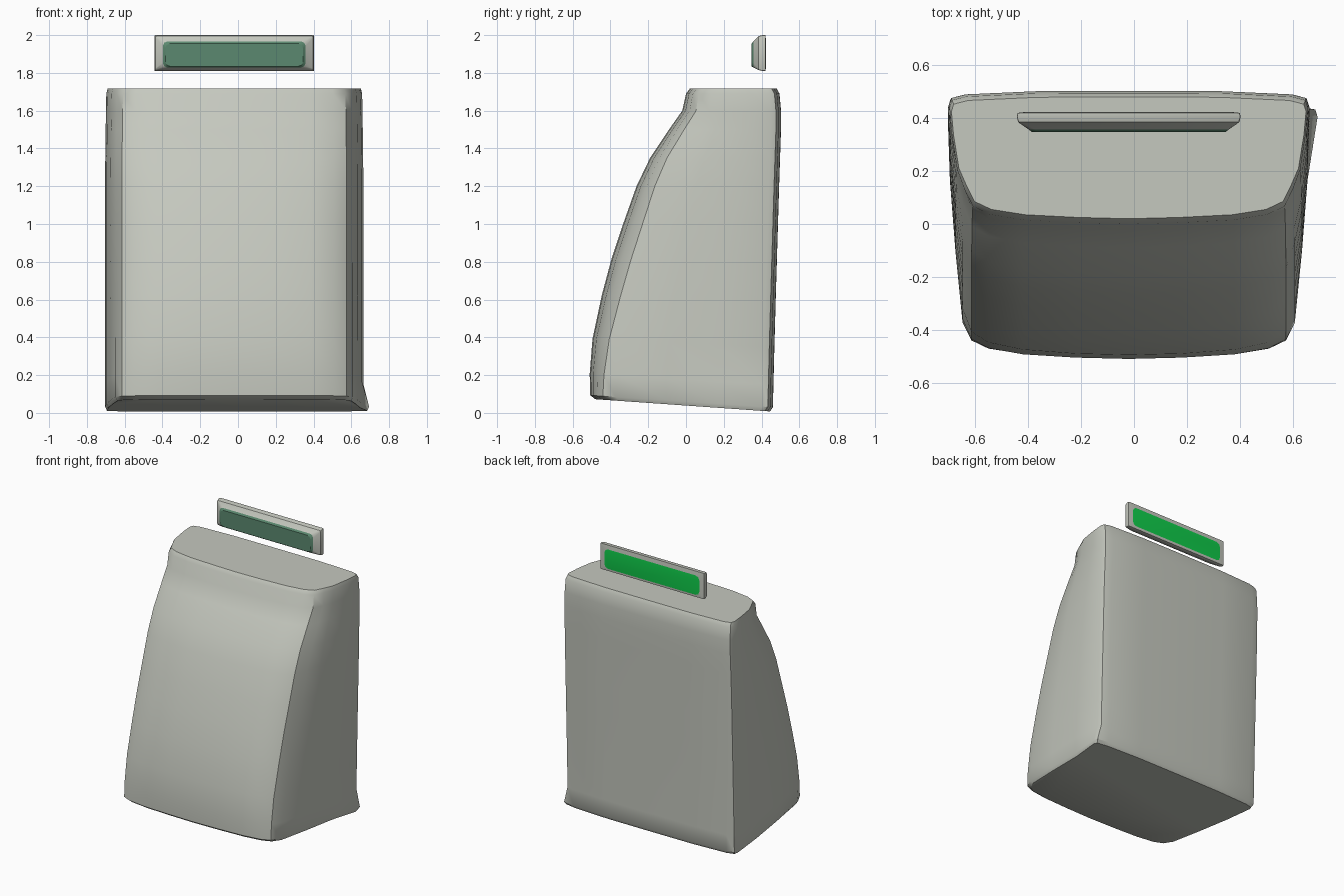
import bpy, bmesh, math

if "Cube" in bpy.data.objects:
    bpy.data.objects.remove(bpy.data.objects["Cube"])

CX = -0.02  # the whole model sits slightly left of the axis


def material(name, rgb):
    m = bpy.data.materials.new(name)
    m.diffuse_color = (*rgb, 1.0)
    m.use_nodes = True
    m.node_tree.nodes["Principled BSDF"].inputs["Base Color"].default_value = m.diffuse_color
    return m


GREY = material("warm light grey", (0.56, 0.58, 0.52))
DULL = material("muted green", (0.105, 0.25, 0.16))
GREEN = material("bright green", (0.005, 0.62, 0.07))


def loft(name, rings, mats, angle):
    """Skin closed rings of equal length and cap both ends."""
    bm = bmesh.new()
    loops = [[bm.verts.new(p) for p in ring] for ring in rings]
    n = len(loops[0])
    for a, b in zip(loops, loops[1:]):
        for i in range(n):
            j = (i + 1) % n
            bm.faces.new((a[i], a[j], b[j], b[i]))
    first = bm.faces.new(list(reversed(loops[0])))
    last = bm.faces.new(loops[-1])
    if len(mats) > 2:  # coloured end caps
        first.material_index, last.material_index = 1, 2
    bmesh.ops.recalc_face_normals(bm, faces=bm.faces)
    mesh = bpy.data.meshes.new(name)
    bm.to_mesh(mesh)
    bm.free()
    for m in mats:
        mesh.materials.append(m)
    ob = bpy.data.objects.new(name, mesh)
    bpy.context.collection.objects.link(ob)
    bpy.context.view_layer.objects.active = ob
    ob.select_set(True)
    bpy.ops.object.shade_smooth_by_angle(angle=math.radians(angle))
    ob.select_set(False)
    return ob


# Body: horizontal sections (height, front y, back y, width scale)
LEVELS = [
    (0.008, -0.48, 0.44, 0.985), (0.03, -0.507, 0.455, 1.0),
    (0.15, -0.51, 0.458, 1.0), (0.35, -0.495, 0.463, 1.0),
    (0.6, -0.445, 0.47, 1.0), (0.8, -0.395, 0.476, 1.0),
    (1.0, -0.333, 0.482, 1.0), (1.2, -0.262, 0.488, 1.0),
    (1.35, -0.19, 0.493, 0.998), (1.5, -0.09, 0.498, 0.995),
    (1.6, -0.02, 0.498, 0.993), (1.69, 0.0, 0.49, 0.99),
    (1.717, 0.02, 0.475, 0.98),
]


def section(z, f, b, s):
    d = b - f
    k = 1 + 0.6 * math.sin(math.pi * z / 1.72)  # softer corners mid height
    half = [(0.35, b + 0.004), (0.62, b - 0.008), (0.675, b - 0.022),
            (0.684, b - 0.05), (0.676, b - 0.3 * d), (0.655, b - 0.58 * d),
            (0.628, f + 0.13 * k), (0.595, f + 0.065 * k),
            (0.53, f + 0.035 * k), (0.4, f + 0.015 * k), (0.2, f + 0.005)]
    pts = [(0, b + 0.005)] + half + [(0, f)] + [(-x, y) for x, y in reversed(half)]
    tilt = 0.065 * max(0.0, 1 - z)  # underside rises towards the front
    ring = []
    for x, y in pts:
        # small flared back right foot
        flare = 0.03 if z < 0.1 and x > 0.66 and y > 0.3 else 0
        ring.append((CX + x * s + flare, y, z + tilt * (b - y) / d))
    return ring


loft("body", [section(*lv) for lv in LEVELS], [GREY], 35)


# Floating plate: rounded rectangles stacked from front to back
def rectangle(y, hx, z0, z1, r):
    ring = []
    for qx, qz, start in ((1, 1, 0), (-1, 1, 90), (-1, -1, 180), (1, -1, 270)):
        cz = z1 - r if qz > 0 else z0 + r
        for step in range(3):
            a = math.radians(start + 45 * step)
            ring.append((CX + qx * (hx - r) + r * math.cos(a), y, cz + r * math.sin(a)))
    return ring


loft("top_plate", [
    rectangle(0.347, 0.365, 1.835, 1.955, 0.025),
    rectangle(0.357, 0.378, 1.828, 1.967, 0.025),
    rectangle(0.385, 0.418, 1.815, 1.995, 0.008),
    rectangle(0.405, 0.423, 1.81, 2.0, 0.005),
    rectangle(0.42, 0.42, 1.811, 2.0, 0.005),
    rectangle(0.424, 0.385, 1.828, 1.97, 0.03),
], [GREY, DULL, GREEN], 30)

# Paint the front bevel band around the muted panel as well
mesh = bpy.data.objects["top_plate"].data
for p in mesh.polygons:
    if p.center.y < 0.356:
        p.material_index = 1
